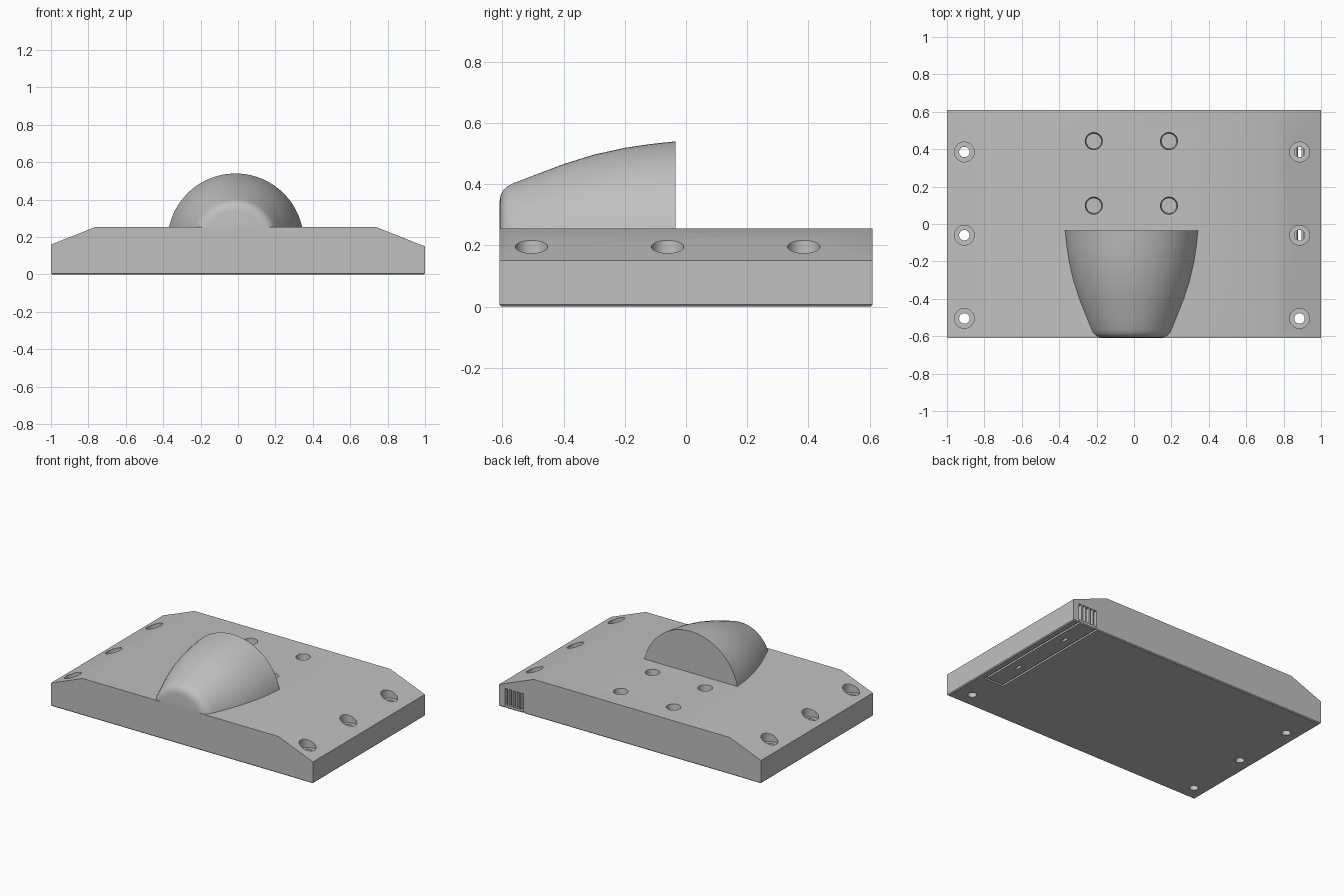
import bpy, bmesh, math
from mathutils import Vector

if "Cube" in bpy.data.objects:
    bpy.data.objects.remove(bpy.data.objects["Cube"], do_unlink=True)

gray = bpy.data.materials.new("plain_gray")
gray.use_nodes = True
color = (0.53, 0.53, 0.53, 1)
gray.diffuse_color = color
gray.node_tree.nodes["Principled BSDF"].inputs["Base Color"].default_value = color

HALF_Y, TOP = 0.61, 0.255
SLOT_X = 0.885


def make_object(name, bm):
    bmesh.ops.recalc_face_normals(bm, faces=bm.faces)
    mesh = bpy.data.meshes.new(name)
    bm.to_mesh(mesh)
    bm.free()
    mesh.materials.append(gray)
    obj = bpy.data.objects.new(name, mesh)
    bpy.context.collection.objects.link(obj)
    return obj


def cylinder(name, x, y, z0, z1, r0, r1=None):
    bm = bmesh.new()
    bmesh.ops.create_cone(bm, cap_ends=True, segments=32, radius1=r0,
                          radius2=r1 or r0, depth=z1 - z0)
    bmesh.ops.translate(bm, verts=bm.verts, vec=(x, y, (z0 + z1) / 2))
    return make_object(name, bm)


def box(name, x0, x1, y0, y1, z0, z1):
    bm = bmesh.new()
    bmesh.ops.create_cube(bm, size=1)
    bmesh.ops.scale(bm, verts=bm.verts, vec=(x1 - x0, y1 - y0, z1 - z0))
    bmesh.ops.translate(bm, verts=bm.verts,
                        vec=((x0 + x1) / 2, (y0 + y1) / 2, (z0 + z1) / 2))
    return make_object(name, bm)


def smooth(obj):
    bpy.ops.object.select_all(action="DESELECT")
    obj.select_set(True)
    bpy.context.view_layer.objects.active = obj
    bpy.ops.object.shade_smooth_by_angle(angle=math.radians(30))


# Base block: sloped-shoulder profile extruded front to back
bm = bmesh.new()
profile = [(-1, 0), (1, 0), (1, 0.15), (0.735, TOP), (-0.76, TOP), (-1, 0.16)]
face = bm.faces.new([bm.verts.new((x, -HALF_Y, z)) for x, z in profile])
extruded = bmesh.ops.extrude_face_region(bm, geom=[face])["geom"]
bmesh.ops.translate(bm, vec=(0, 2 * HALF_Y, 0),
                    verts=[g for g in extruded if isinstance(g, bmesh.types.BMVert)])
bmesh.ops.recalc_face_normals(bm, faces=bm.faces)
bottom_edges = [e for e in bm.edges if all(v.co.z < 0.001 for v in e.verts)]
bmesh.ops.bevel(bm, geom=bottom_edges, offset=0.006, segments=1, affect="EDGES")
base = make_object("base_block", bm)

cutters = []

# Counterbored mounting holes along both sloped sides
for x in (-0.907, SLOT_X):
    for y in (-0.505, -0.06, 0.385):
        cutters.append(cylinder("counterbore", x, y, 0.155, 0.4, 0.053))
        over_channel = x > 0 and y > -0.3
        low = 0.1 if over_channel else -0.1
        cutters.append(cylinder("through_hole", x, y, low, 0.3, 0.028))
        if over_channel:
            cutters.append(box("floor_slot", x - 0.0095, x + 0.0095,
                               y - 0.027, y + 0.027, -0.1, 0.11))

# Four shallow sockets behind the hood
for x in (-0.215, 0.187):
    for y in (0.098, 0.443):
        cutters.append(cylinder("socket", x, y, TOP - 0.05, TOP + 0.01, 0.041, 0.047))

# Vent slots running forward from the back face
for i in range(-2, 3):
    x = SLOT_X + i * 0.03
    cutters.append(box("vent_slot", x - 0.01, x + 0.01, -0.28, 0.7, 0.022, 0.135))

# Shallow groove outlining the panel underneath
x0, x1, y0 = SLOT_X - 0.076, SLOT_X + 0.076, -0.30
cutters += [
    box("groove_right", x0, x0 + 0.014, y0, 0.7, -0.05, 0.012),
    box("groove_left", x1 - 0.014, x1, y0, 0.7, -0.05, 0.0121),
    box("groove_front", x0 + 0.001, x1 - 0.001, y0 + 0.001, y0 + 0.015, -0.05, 0.0119),
]

for cutter in cutters:
    cutter.hide_render = True
    mod = base.modifiers.new("cut", "BOOLEAN")
    mod.operation, mod.solver, mod.object = "DIFFERENCE", "EXACT", cutter

# Bake the cuts and discard the cutters
graph = bpy.context.evaluated_depsgraph_get()
cut_mesh = bpy.data.meshes.new_from_object(base.evaluated_get(graph))
base.modifiers.clear()
base.data = cut_mesh
for cutter in cutters:
    bpy.data.objects.remove(cutter, do_unlink=True)
smooth(base)

# Hood: partial body of revolution resting on the top face
AXIS_X, AXIS_Z, STEPS = -0.013, 0.176, 48
outline = [(-0.035, 0.364), (-0.12, 0.355), (-0.2, 0.343), (-0.3, 0.321),
           (-0.4, 0.290), (-0.5, 0.252), (-0.565, 0.227), (-0.583, 0.218),
           (-0.597, 0.205), (-0.606, 0.188), (-0.61, 0.165)]
bm = bmesh.new()
rings = []
for y, r in outline:
    start = math.asin((TOP - AXIS_Z) / r)
    angles = [start + (math.pi - 2 * start) * i / STEPS for i in range(STEPS + 1)]
    rings.append([bm.verts.new((AXIS_X + r * math.cos(a), y, AXIS_Z + r * math.sin(a)))
                  for a in angles])
for a, b in zip(rings, rings[1:]):
    for i in range(STEPS):
        bm.faces.new((a[i], a[i + 1], b[i + 1], b[i]))
    bm.faces.new((a[0], b[0], b[-1], a[-1]))
bm.faces.new(rings[0])
bm.faces.new(rings[-1])
hood = make_object("hood", bm)
smooth(hood)
